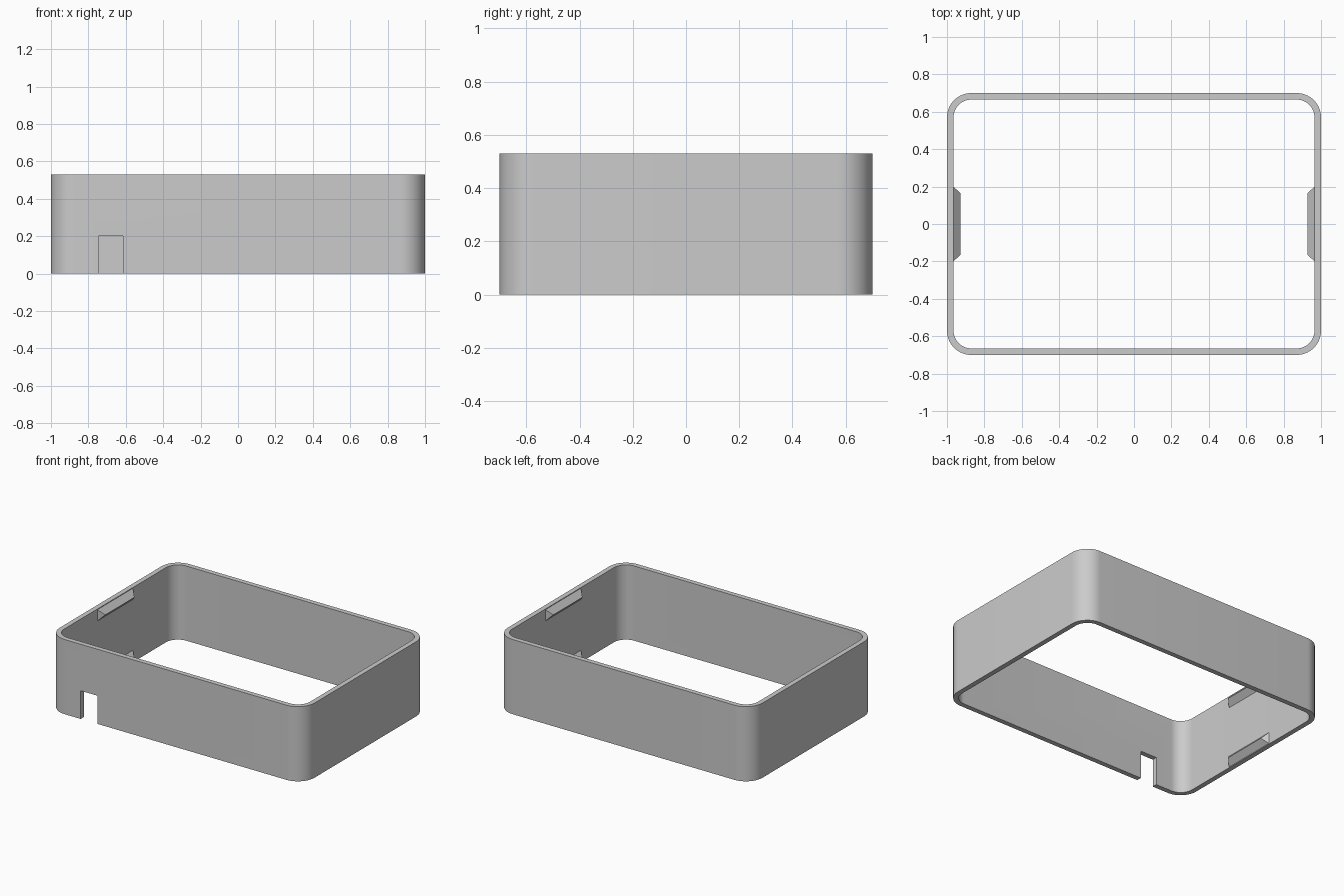
import bpy
import bmesh
from math import cos, sin, pi, radians

HALF_X, HALF_Y, HEIGHT = 1.0, 0.70, 0.53
WALL, RADIUS, STEPS = 0.035, 0.13, 16

if "Cube" in bpy.data.objects:
    bpy.data.objects.remove(bpy.data.objects["Cube"], do_unlink=True)

grey = bpy.data.materials.new("plain grey")
grey.use_nodes = True
grey.diffuse_color = (0.6, 0.6, 0.6, 1)
grey.node_tree.nodes["Principled BSDF"].inputs["Base Color"].default_value = (0.6, 0.6, 0.6, 1)


def finish(bm, name):
    bmesh.ops.recalc_face_normals(bm, faces=bm.faces)
    mesh = bpy.data.meshes.new(name)
    bm.to_mesh(mesh)
    bm.free()
    mesh.materials.append(grey)
    obj = bpy.data.objects.new(name, mesh)
    bpy.context.collection.objects.link(obj)
    return obj


def activate(obj):
    bpy.ops.object.select_all(action="DESELECT")
    obj.select_set(True)
    bpy.context.view_layer.objects.active = obj


def rounded_loop(bm, inset, z):
    """Ring of vertices around a rounded rectangle."""
    r = RADIUS - inset
    verts = []
    for quarter, (sx, sy) in enumerate([(1, 1), (-1, 1), (-1, -1), (1, -1)]):
        cx, cy = sx * (HALF_X - RADIUS), sy * (HALF_Y - RADIUS)
        for i in range(STEPS + 1):
            a = (quarter + i / STEPS) * pi / 2
            verts.append(bm.verts.new((cx + r * cos(a), cy + r * sin(a), z)))
    return verts


# Frame wall: four rings bridged into a closed band
bm = bmesh.new()
rings = [rounded_loop(bm, inset, z) for inset, z in
         ((0, 0), (0, HEIGHT), (WALL, HEIGHT), (WALL, 0))]
for k, ring in enumerate(rings):
    other = rings[(k + 1) % len(rings)]
    for i in range(len(ring)):
        j = (i + 1) % len(ring)
        bm.faces.new((ring[i], ring[j], other[j], other[i]))
frame = finish(bm, "frame_wall")

# Cable notch through the front wall
bm = bmesh.new()
bmesh.ops.create_cube(bm, size=1)
bmesh.ops.scale(bm, vec=(0.13, 0.2, 0.4), verts=bm.verts)
bmesh.ops.translate(bm, vec=(-0.68, -HALF_Y, 0), verts=bm.verts)
cutter = finish(bm, "notch_cutter")
cutter.hide_render = True
cut = frame.modifiers.new("notch", "BOOLEAN")
cut.operation = "DIFFERENCE"
cut.solver = "EXACT"
cut.object = cutter
activate(frame)
bpy.ops.object.modifier_apply(modifier=cut.name)
bpy.data.objects.remove(cutter, do_unlink=True)
activate(frame)
bpy.ops.object.shade_smooth_by_angle(angle=radians(30))


# Snap ridges: wedge with a wide base on the wall and a shorter crest
def ridge(name, side, z):
    base, depth, rise = HALF_X - WALL, 0.038, 0.04
    bm = bmesh.new()
    ends = []
    for s in (-1, 1):
        ends.append([bm.verts.new((side * x, s * y, z + dz)) for x, y, dz in
                     ((base, 0.2, rise), (base - depth, 0.163, 0), (base, 0.2, -rise))])
    a, b = ends
    bm.faces.new(a)
    bm.faces.new(b)
    for i in range(3):
        j = (i + 1) % 3
        bm.faces.new((a[i], a[j], b[j], b[i]))
    finish(bm, name)


for side, label in ((1, "left"), (-1, "right")):
    ridge(f"{label}_upper_ridge", side, HEIGHT - 0.045)
    ridge(f"{label}_lower_ridge", side, 0.045)
